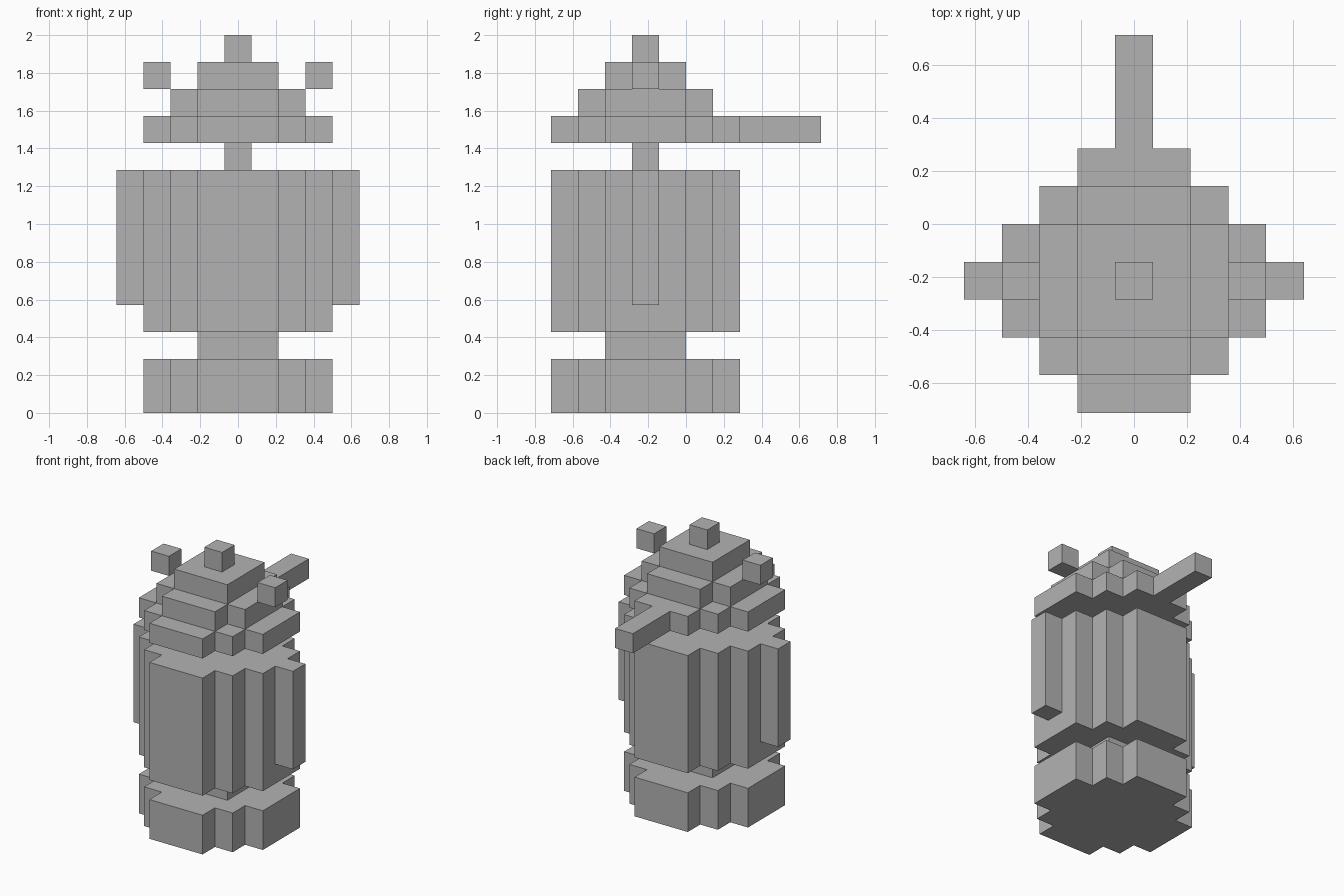
import bpy
import bmesh

old = bpy.data.objects.get("Cube")
if old:
    bpy.data.objects.remove(old, do_unlink=True)

U = 1 / 7            # side of one block
AXIS_Y = -1.5        # upright axis of the figure, in blocks

grey = bpy.data.materials.new("plain_grey")
grey.use_nodes = True
colour = (0.45, 0.45, 0.45, 1)
grey.diffuse_color = colour
grey.node_tree.nodes["Principled BSDF"].inputs["Base Color"].default_value = colour


def prism(name, outline, z0, z1):
    """Extrude a plan outline, in blocks around the upright axis, from z0 to z1."""
    bm = bmesh.new()
    base = bm.faces.new([bm.verts.new((x * U, (y + AXIS_Y) * U, z0 * U)) for x, y in outline])
    top = bmesh.ops.extrude_face_region(bm, geom=[base])["geom"]
    verts = [g for g in top if isinstance(g, bmesh.types.BMVert)]
    bmesh.ops.translate(bm, verts=verts, vec=(0, 0, (z1 - z0) * U))
    bmesh.ops.recalc_face_normals(bm, faces=bm.faces)
    mesh = bpy.data.meshes.new(name)
    bm.to_mesh(mesh)
    bm.free()
    mesh.materials.append(grey)
    obj = bpy.data.objects.new(name, mesh)
    bpy.context.collection.objects.link(obj)
    return obj


def stepped(width, steps):
    """Square outline whose corners are cut back in a number of block steps."""
    r = width / 2
    quarter = [(r, r - steps)]
    for i in range(steps):
        quarter += [(r - i - 1, r - steps + i), (r - i - 1, r - steps + i + 1)]
    points = []
    for _ in range(4):
        points += quarter
        quarter = [(-y, x) for x, y in quarter]
    return points


def box(name, x0, x1, y0, y1, z0, z1):
    return prism(name, [(x0, y0), (x1, y0), (x1, y1), (x0, y1)], z0, z1)


# Stacked layers: name, width, corner steps, bottom, top
layers = [
    ("base", 7, 2, 0, 2),
    ("waist", 3, 0, 2, 3),
    ("body", 7, 2, 3, 9),
    ("neck", 1, 0, 9, 10),
    ("head_brim", 7, 2, 10, 11),
    ("head_middle", 5, 1, 11, 12),
    ("head_top", 3, 0, 12, 13),
    ("head_knob", 1, 0, 13, 14),
]
for name, width, steps, z0, z1 in layers:
    prism(name, stepped(width, steps), z0, z1)

# Long bar reaching out behind the head
box("rear_bar", -0.5, 0.5, 3.5, 6.5, 10, 11)

# Arms and floating side blocks, one on each side
for side, s in (("left", 1), ("right", -1)):
    box(side + "_arm", s * 3.5, s * 4.5, -0.5, 0.5, 4, 9)
    box(side + "_floating_block", s * 2.5, s * 3.5, -0.5, 0.5, 12, 13)
